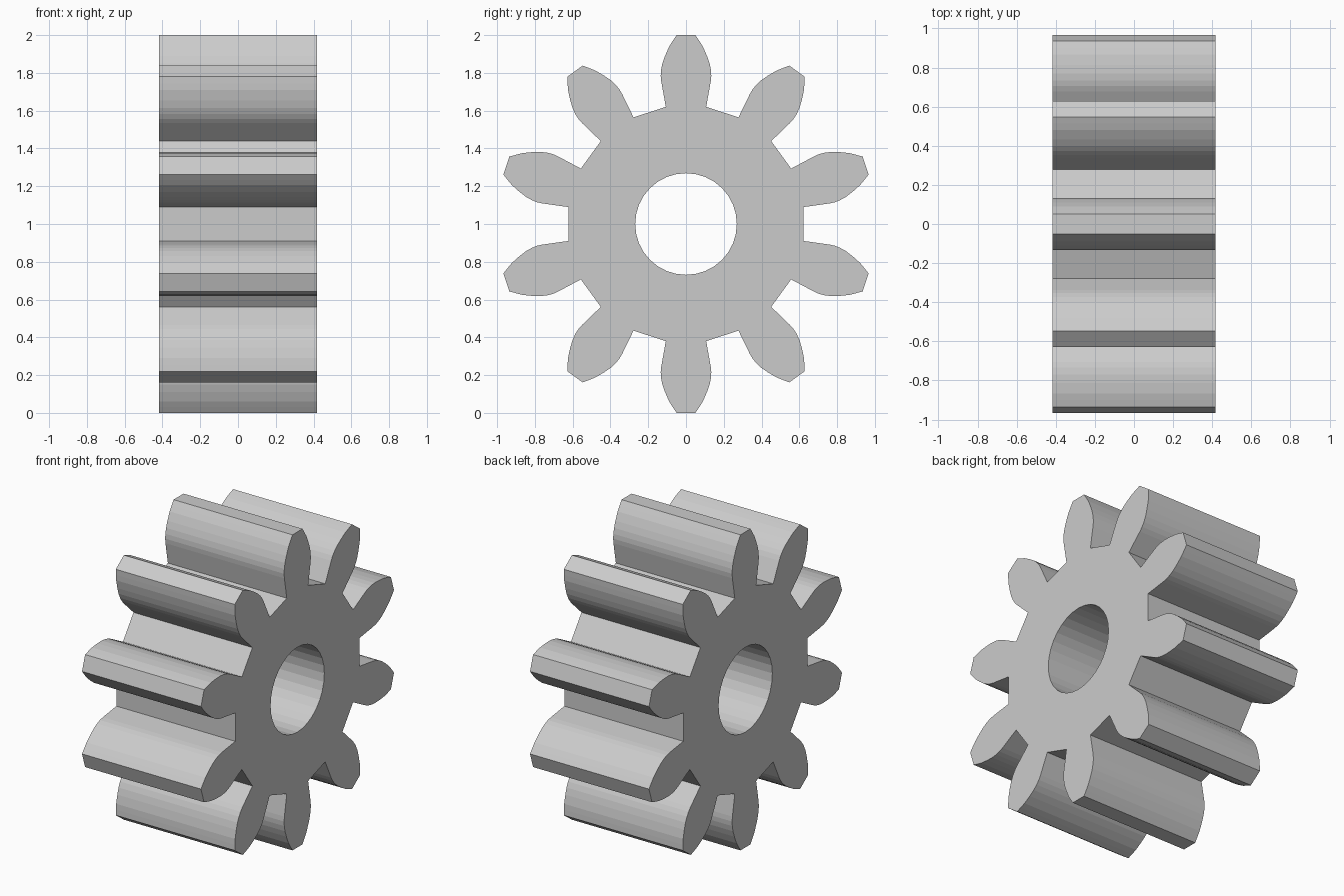
import bpy, bmesh
from math import sin, cos, pi

if "Cube" in bpy.data.objects:
    bpy.data.objects.remove(bpy.data.objects["Cube"])

TEETH, HALF_WIDTH, BORE_R, BORE_SIDES = 10, 0.417, 0.269, 32
# Half of one tooth: (half thickness, radius) from root to tip
FLANK = [(0.107, 0.62), (0.131, 0.755), (0.134, 0.785), (0.132, 0.815),
         (0.125, 0.85), (0.111, 0.89), (0.089, 0.94), (0.070, 0.97), (0.050, 1.0)]
TOOTH = FLANK + [(-w, r) for w, r in reversed(FLANK)]

bm = bmesh.new()


def loop(points):
    vs = [bm.verts.new((-HALF_WIDTH, y, z + 1)) for y, z in points]
    return [bm.edges.new((vs[i - 1], v)) for i, v in enumerate(vs)]


# Toothed outline, walking round with each tooth mirrored about its own axis
outline = []
for k in range(TEETH):
    a = 2 * pi * k / TEETH
    for w, r in TOOTH:
        outline.append((r * sin(-a) + w * cos(a), r * cos(a) + w * sin(a)))
# Put each tooth's points in anticlockwise order round the wheel
edges = loop(outline)

# Shaft bore
edges += loop([(BORE_R * cos(2 * pi * i / BORE_SIDES), BORE_R * sin(2 * pi * i / BORE_SIDES))
               for i in range(BORE_SIDES)])

# Fill the side face and extrude it across the width
bmesh.ops.triangle_fill(bm, use_beauty=True, edges=edges, normal=(1, 0, 0))
ext = bmesh.ops.extrude_face_region(bm, geom=bm.faces[:], use_keep_orig=True)
bmesh.ops.translate(bm, vec=(2 * HALF_WIDTH, 0, 0),
                    verts=[g for g in ext["geom"] if isinstance(g, bmesh.types.BMVert)])
bmesh.ops.recalc_face_normals(bm, faces=bm.faces[:])

mesh = bpy.data.meshes.new("spur_gear")
bm.to_mesh(mesh)
bm.free()
gear = bpy.data.objects.new("spur_gear", mesh)
bpy.context.collection.objects.link(gear)
